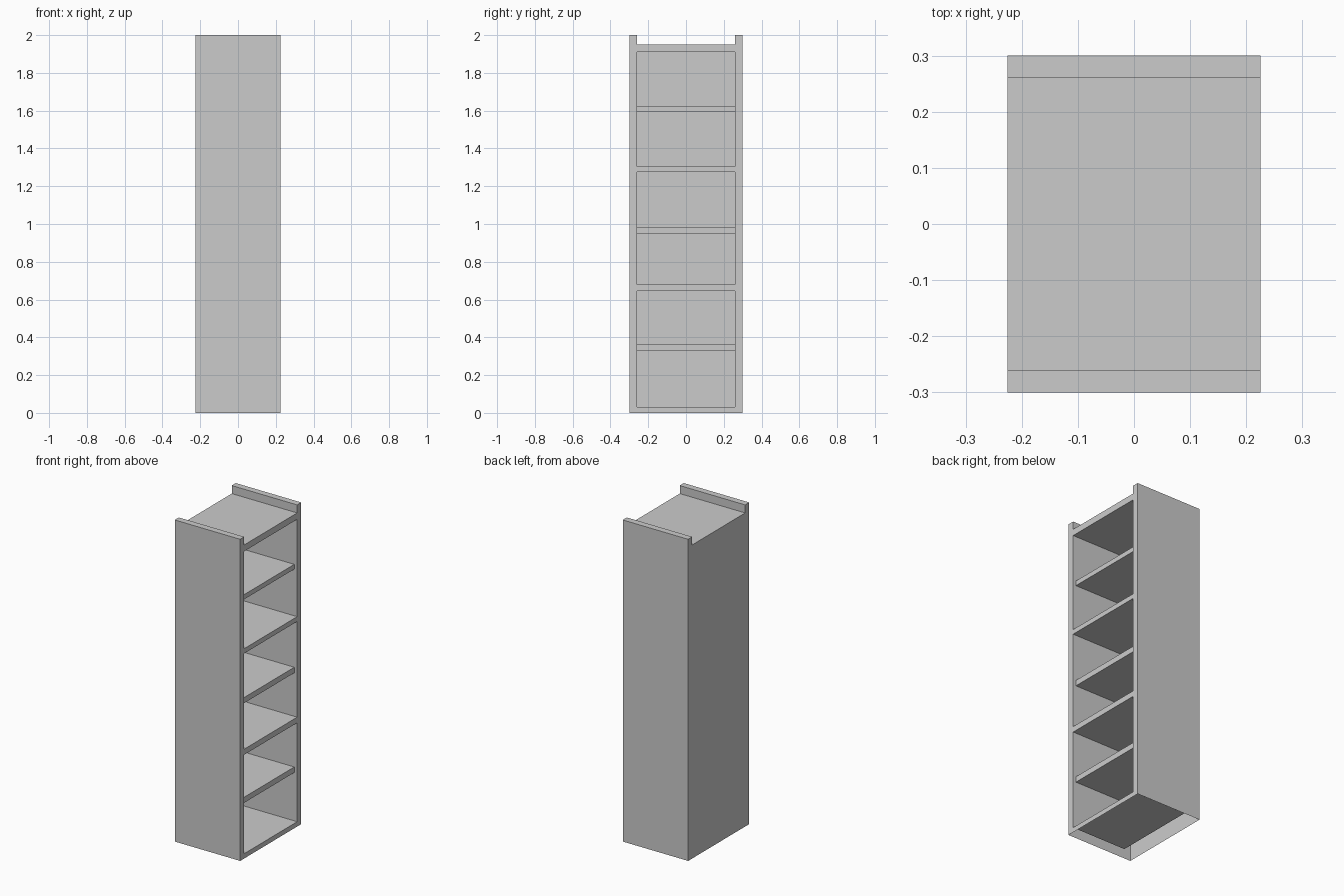
import bpy, bmesh

if "Cube" in bpy.data.objects:
    bpy.data.objects.remove(bpy.data.objects["Cube"])

X0, X1 = -0.225, 0.225          # closed back side, open shelf side
BACK = -0.148                   # inner back of the compartments
YO, YI = 0.30, 0.26             # outer / inner side faces
TOP, RIM = 1.95, 2.0
BAYS = [(0.03, 0.645), (0.68, 1.275), (1.305, 1.91)]
MID_SHELVES = [(0.33, 0.365), (0.95, 0.985), (1.595, 1.625)]


def finish(bm, name):
    bmesh.ops.remove_doubles(bm, verts=bm.verts, dist=1e-5)
    bmesh.ops.recalc_face_normals(bm, faces=bm.faces)
    me = bpy.data.meshes.new(name)
    bm.to_mesh(me)
    bm.free()
    ob = bpy.data.objects.new(name, me)
    bpy.context.collection.objects.link(ob)
    return ob


def face(bm, pts):
    bm.faces.new([bm.verts.new(p) for p in pts])


def strip(bm, path, xa, xb):
    """Sweep a (y, z) path between two x positions."""
    for (ya, za), (yb, zb) in zip(path, path[1:]):
        face(bm, [(xa, ya, za), (xb, ya, za), (xb, yb, zb), (xa, yb, zb)])


def box(name, x, y, z):
    bm = bmesh.new()
    loop = [(y[0], z[0]), (y[1], z[0]), (y[1], z[1]), (y[0], z[1]), (y[0], z[0])]
    strip(bm, loop, *x)
    for xx in x:
        face(bm, [(xx, a, b) for a, b in loop[:4]])
    return finish(bm, name)


# Carcass: hollow shell, open underneath, with raised side rims
bm = bmesh.new()
strip(bm, [(-YO, 0), (-YO, RIM), (-YI, RIM), (-YI, TOP),
           (YI, TOP), (YI, RIM), (YO, RIM), (YO, 0)], X0, X1)

# Front frame and back panel share one grid; bays sink into the front
ys = [-YO, -YI, YI, YO]
zs = sorted({0, TOP, RIM, *[z for b in BAYS for z in b]})
for za, zb in zip(zs, zs[1:]):
    for i in range(3):
        if i == 1 and za >= TOP:
            continue
        rect = [(ys[i], za), (ys[i + 1], za), (ys[i + 1], zb), (ys[i], zb)]
        face(bm, [(X0, *p) for p in rect])
        if i == 1 and (za, zb) in BAYS:
            strip(bm, rect + rect[:1], BACK, X1)
            face(bm, [(BACK, *p) for p in rect])
        else:
            face(bm, [(X1, *p) for p in rect])
carcass = finish(bm, "bookcase_carcass")

# Merge coplanar grid faces into clean panels
bm = bmesh.new()
bm.from_mesh(carcass.data)
bmesh.ops.dissolve_limit(bm, angle_limit=0.01, verts=bm.verts, edges=bm.edges)
bm.to_mesh(carcass.data)
bm.free()

# Middle shelves, set slightly back from the frame
for n, z in enumerate(MID_SHELVES, 1):
    box(f"middle_shelf_{n}", (BACK, X1 - 0.02), (-YI, YI), z)
